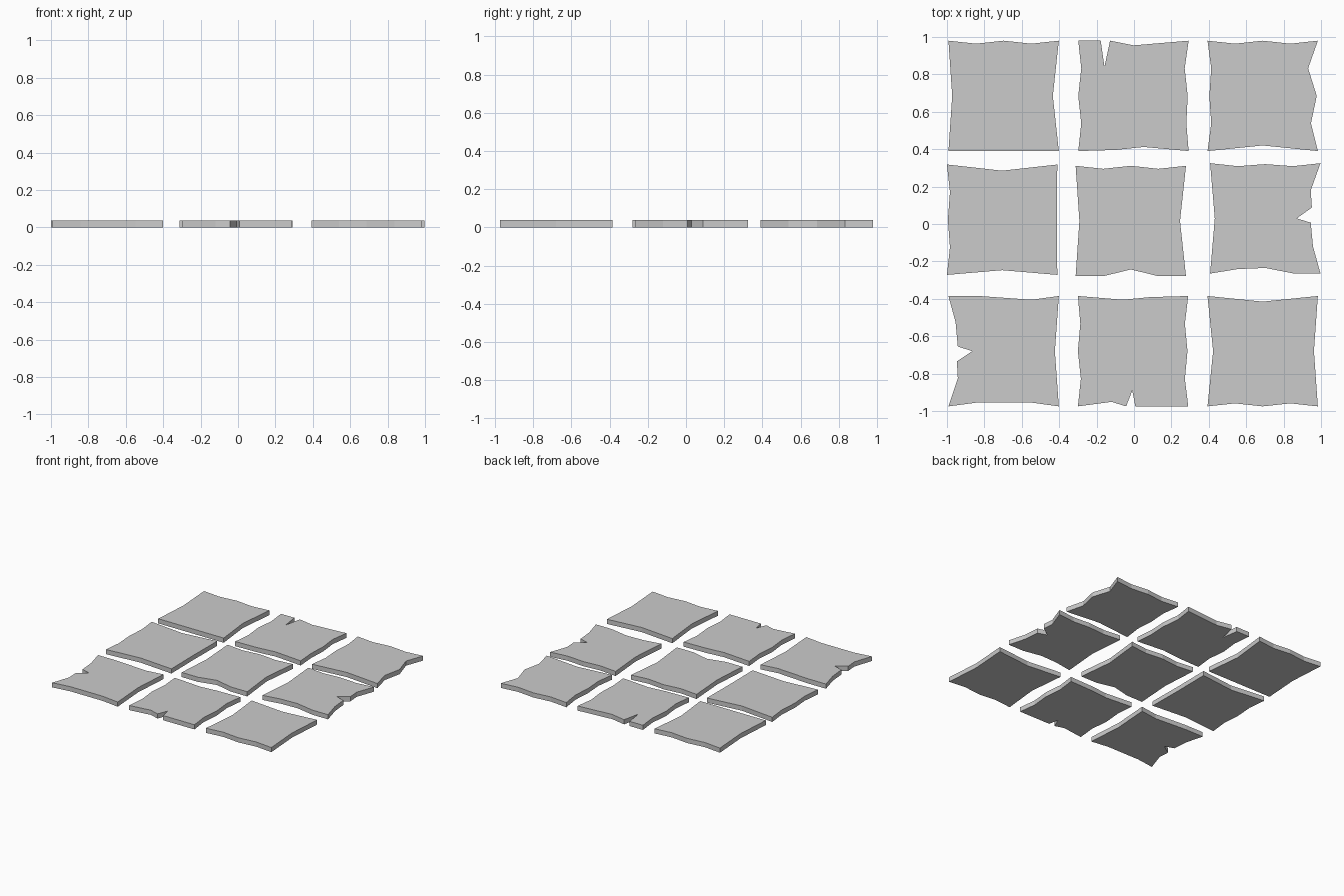
import bpy, bmesh

if "Cube" in bpy.data.objects:
    bpy.data.objects.remove(bpy.data.objects["Cube"])

SIZE, THICK = 0.59, 0.038


def even(*insets):
    """Evenly spaced edge points, each pushed inward by an inset."""
    n = len(insets) + 1
    return [((i + 1) / n, d) for i, d in enumerate(insets)]


def px(*pts):
    """Unevenly spaced (distance along edge, inset) points."""
    return [(a / SIZE, d) for a, d in pts]


def tile(name, x, y, top=(), right=(), bottom=(), left=()):
    """Slab with top-left corner x, y; horizontal edges run left to right, vertical ones downward."""
    S = SIZE
    pts = [(x, y)] + [(x + t * S, y - d) for t, d in top]
    pts += [(x + S, y)] + [(x + S - d, y - t * S) for t, d in right]
    pts += [(x + S, y - S)] + [(x + t * S, y - S + d) for t, d in reversed(bottom)]
    pts += [(x, y - S)] + [(x + d, y - t * S) for t, d in reversed(left)]
    bm = bmesh.new()
    face = bm.faces.new([bm.verts.new((px_, py_, 0)) for px_, py_ in pts])
    ext = bmesh.ops.extrude_face_region(bm, geom=[face])
    top_verts = [g for g in ext["geom"] if isinstance(g, bmesh.types.BMVert)]
    bmesh.ops.translate(bm, vec=(0, 0, THICK), verts=top_verts)
    bmesh.ops.recalc_face_normals(bm, faces=bm.faces)
    # keep concave outlines safe
    bmesh.ops.triangulate(bm, faces=[f for f in bm.faces if len(f.verts) > 4])
    me = bpy.data.meshes.new(name)
    bm.to_mesh(me)
    bm.free()
    bpy.context.collection.objects.link(bpy.data.objects.new(name, me))


wave = even(.016, 0, .016)

# Back row
tile("slab_back_left", -.992, .98, top=wave, right=even(.032), left=even(.02))
tile("slab_back_middle", -.298, .98,
     top=px((.12, 0), (.14, .14), (.17, 0), (.295, .025)),
     right=even(.021, .005, .012), left=wave,
     bottom=px((.2, .006), (.35, .022)))
tile("slab_back_right", .393, .98, top=wave, right=even(.052, .006, .037),
     bottom=even(.03), left=even(.02, .01, .02))

# Centre row
tile("slab_centre_left", -1.0, .318, top=even(.033), bottom=even(.025),
     left=even(.016, .005, .016), right=even(.003))
tile("slab_centre_middle", -.312, .311, top=wave, right=even(.032),
     bottom=even(0, .036, 0), left=even(.02))
tile("slab_centre_right", .407, .325, top=even(.016, .005, .016),
     right=px((.145, .052), (.237, .046), (.295, .127), (.318, .052), (.445, .04)),
     bottom=px((.147, .024), (.295, .03), (.45, 0)), left=even(.025))

# Front row
tile("slab_front_left", -.992, -.385, top=px((.165, 0), (.445, .02)),
     right=even(.021), bottom=px((.15, .02), (.445, .02)),
     left=px((.14, .038), (.27, .05), (.295, .127), (.35, .045), (.44, .05)))
tile("slab_front_middle", -.3, -.385, top=px((.24, .02), (.385, .006)),
     right=even(.018, .004, .018), left=even(.013, 0, .016),
     bottom=px((.18, .024), (.258, 0), (.291, .085), (.307, 0)))
tile("slab_front_right", .393, -.385, top=even(.03), right=even(.021),
     bottom=wave, left=even(.03))
